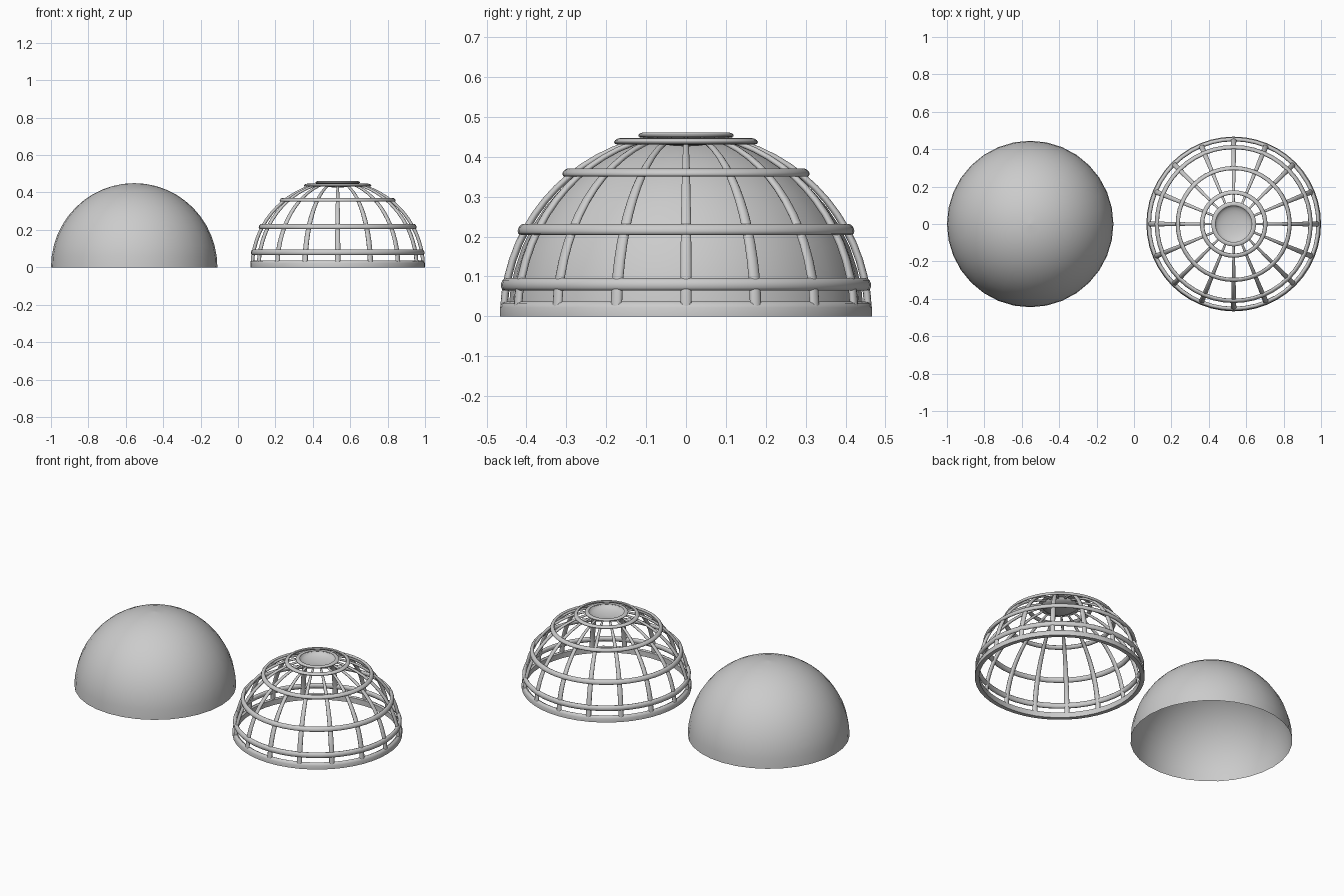
import bpy, bmesh, math

cube = bpy.data.objects.get("Cube")
if cube:
    bpy.data.objects.remove(cube, do_unlink=True)

grey = bpy.data.materials.new("plain grey")
grey.use_nodes = True
grey.diffuse_color = (0.6, 0.6, 0.6, 1)
grey.node_tree.nodes["Principled BSDF"].inputs["Base Color"].default_value = (0.6, 0.6, 0.6, 1)

CAGE_X, DOME_X = 0.533, -0.555
RIBS = 16


def finish(name, bm, x):
    bmesh.ops.remove_doubles(bm, verts=bm.verts, dist=1e-5)
    bmesh.ops.recalc_face_normals(bm, faces=bm.faces)
    mesh = bpy.data.meshes.new(name)
    bm.to_mesh(mesh)
    bm.free()
    mesh.materials.append(grey)
    obj = bpy.data.objects.new(name, mesh)
    obj.location.x = x
    bpy.context.collection.objects.link(obj)
    bpy.ops.object.select_all(action='DESELECT')
    obj.select_set(True)
    bpy.context.view_layer.objects.active = obj
    bpy.ops.object.shade_smooth_by_angle(angle=math.radians(50))
    return obj


def skin(bm, loops, closed_loop, closed_path):
    """Join successive rows of points with quads."""
    rows = [[bm.verts.new(p) for p in row] for row in loops]
    n = len(rows[0])
    for i in range(len(rows) - (0 if closed_path else 1)):
        a, b = rows[i], rows[(i + 1) % len(rows)]
        for j in range(n - (0 if closed_loop else 1)):
            k = (j + 1) % n
            bm.faces.new((a[j], a[k], b[k], b[j]))
    return rows


def lathe(name, profile, x, closed, segments):
    bm = bmesh.new()
    turns = [math.tau * i / segments for i in range(segments)]
    skin(bm, [[(r * math.cos(t), r * math.sin(t), z) for r, z in profile] for t in turns],
         closed, True)
    return finish(name, bm, x)


def oval(r, z, half_w, half_h, tilt, count=10):
    """Oval section whose long axis follows the dome slope."""
    pts = []
    for i in range(count):
        a = math.tau * i / count
        u, v = half_w * math.cos(a), half_h * math.sin(a)
        pts.append((r + u * math.cos(tilt) - v * math.sin(tilt),
                    z + u * math.sin(tilt) + v * math.cos(tilt)))
    return pts


# Solid dome: open-bottomed shell
R = 0.445
arc = [math.pi / 2 * i / 12 for i in range(12)]
shell = [(R * math.cos(a), 0.45 * math.sin(a)) for a in arc] + [(0.0001, 0.45)]
lathe("dome_shell", shell, DOME_X, False, 32)

# Cage rings: radius, height, half thickness, half width, slope
rings = [("lower_band", 0.453, 0.080, 0.011, 0.016, 0.15),
         ("middle_ring", 0.411, 0.218, 0.010, 0.015, 0.50),
         ("upper_ring", 0.299, 0.361, 0.008, 0.013, 0.88),
         ("crown_ring", 0.169, 0.439, 0.007, 0.012, 1.20),
         ("top_rim", 0.108, 0.455, 0.006, 0.012, 1.40)]
for name, r, z, t, w, tilt in rings:
    lathe(name, oval(r, z, t, w, tilt), CAGE_X, True, 48)

# Foot ring: flat-bottomed with a rounded upper edge
foot = [(0.443, 0), (0.467, 0), (0.467, 0.022), (0.462, 0.033), (0.453, 0.037), (0.443, 0.032)]
lathe("foot_ring", foot, CAGE_X, True, 48)

# Shallow dish closing the top
dish = [(0.106, 0.458)] + [(0.1 * math.cos(a), 0.456 - 0.03 * math.sin(a)) for a in arc[::2]]
lathe("top_dish", dish + [(0.0001, 0.426)], CAGE_X, False, 32)

# Ribs: oval bars narrowing toward the crown
bm = bmesh.new()
path = []
for i in range(15):
    a = 0.035 + (1.34 - 0.035) * i / 14
    path.append((0.457 * math.cos(a), 0.457 * math.sin(a), a))
for k in range(RIBS):
    turn = math.tau * k / RIBS
    c, s = math.cos(turn), math.sin(turn)
    loops = []
    for r, z, a in path:
        half_w = 0.003 + 0.026 * r
        thick = 0.005 + 0.010 * r
        row = []
        for j in range(10):
            q = math.tau * j / 10
            out, side = thick * math.cos(q), half_w * math.sin(q)
            rr = r + out * math.cos(a)
            row.append((rr * c - side * s, rr * s + side * c, z + out * math.sin(a)))
        loops.append(row)
    rows = skin(bm, loops, True, False)
    bm.faces.new(rows[0])
    bm.faces.new(rows[-1])
finish("cage_ribs", bm, CAGE_X)
